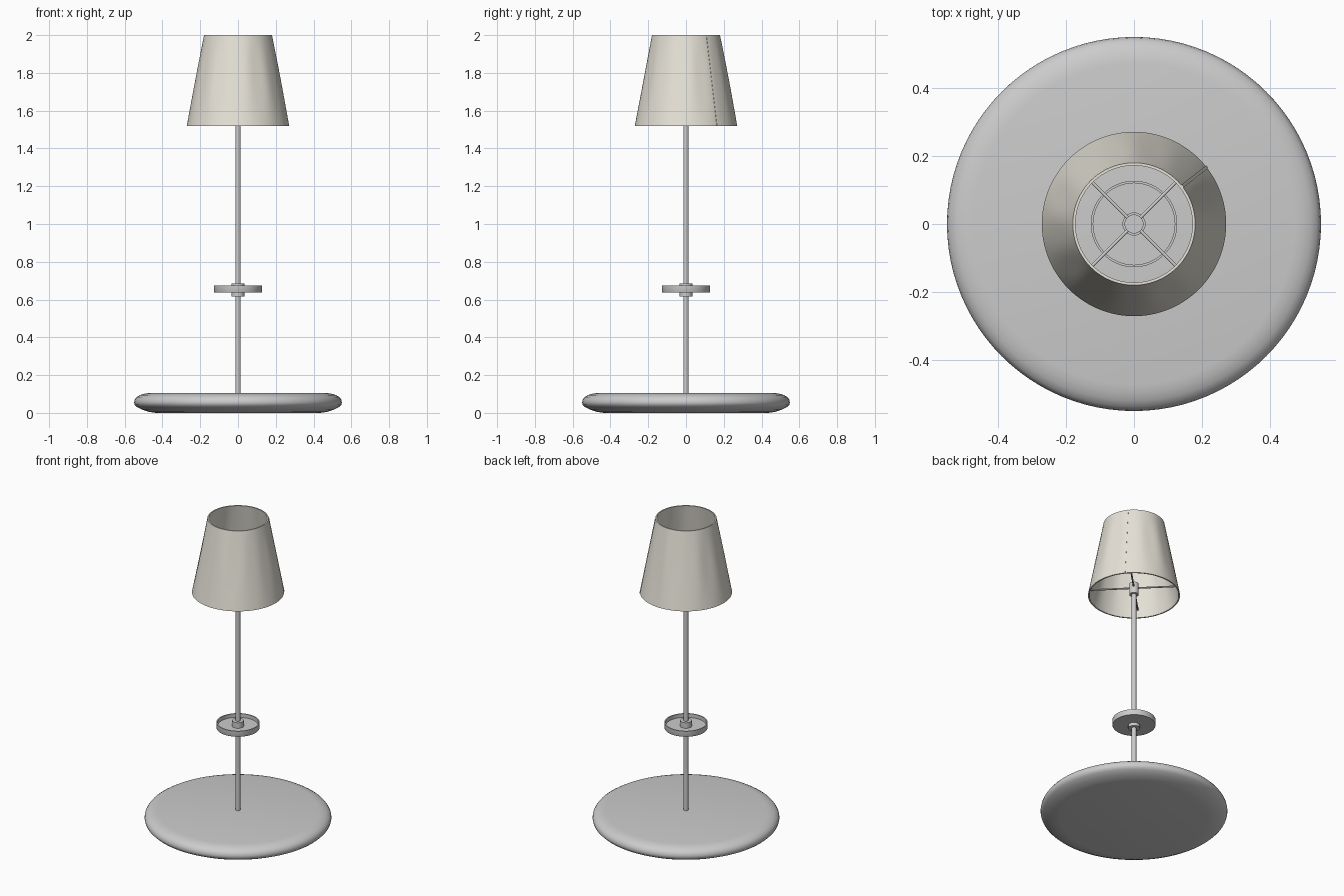
import bpy, bmesh, math
from mathutils import Vector

if "Cube" in bpy.data.objects:
    bpy.data.objects.remove(bpy.data.objects["Cube"])


def material(name, rgb):
    m = bpy.data.materials.new(name)
    m.diffuse_color = (*rgb, 1)
    m.use_nodes = True
    m.node_tree.nodes["Principled BSDF"].inputs["Base Color"].default_value = m.diffuse_color
    return m


def lathe(name, profile, n=64, mat=None, ripple=None, closed=False):
    """Revolve (radius, z) points about z; radius 0 makes a pole."""
    bm = bmesh.new()
    rings = []
    for r, z in profile:
        if r == 0:
            rings.append([bm.verts.new((0, 0, z))] * n)
            continue
        ring = []
        for i in range(n):
            a = 2 * math.pi * i / n
            rr = r + (ripple(a, z) if ripple else 0)
            ring.append(bm.verts.new((rr * math.cos(a), rr * math.sin(a), z)))
        rings.append(ring)
    pairs = list(zip(rings, rings[1:]))
    if closed:
        pairs.append((rings[-1], rings[0]))
    for lo, hi in pairs:
        for i in range(n):
            j = (i + 1) % n
            bm.faces.new(list(dict.fromkeys((lo[i], lo[j], hi[j], hi[i]))))
    return finish(name, bm, mat)


def finish(name, bm, mat=None):
    bmesh.ops.recalc_face_normals(bm, faces=bm.faces)
    me = bpy.data.meshes.new(name)
    bm.to_mesh(me)
    bm.free()
    ob = bpy.data.objects.new(name, me)
    bpy.context.collection.objects.link(ob)
    if mat:
        me.materials.append(mat)
    bpy.ops.object.select_all(action='DESELECT')
    ob.select_set(True)
    bpy.context.view_layer.objects.active = ob
    bpy.ops.object.shade_smooth_by_angle(angle=math.radians(35))
    return ob


def rod(name, a, b, r, n=16, mat=None):
    a, b = Vector(a), Vector(b)
    bm = bmesh.new()
    bmesh.ops.create_cone(bm, cap_ends=True, segments=n, radius1=r, radius2=r,
                          depth=(b - a).length)
    rot = (b - a).to_track_quat('Z', 'Y').to_matrix()
    bmesh.ops.rotate(bm, verts=bm.verts, cent=(0, 0, 0), matrix=rot)
    bmesh.ops.translate(bm, verts=bm.verts, vec=(a + b) / 2)
    return finish(name, bm, mat)


cream = material("cream_fabric", (0.79, 0.76, 0.68))
stone = material("base_grey", (0.56, 0.585, 0.59))
metal = material("metal_grey", (0.6, 0.6, 0.6))

# Heavy rounded base
lathe("base", [(0, 0), (0.435, 0), (0.47, 0.005), (0.505, 0.016), (0.535, 0.031),
               (0.547, 0.043), (0.55, 0.055), (0.547, 0.07), (0.538, 0.083),
               (0.52, 0.094), (0.498, 0.101), (0.473, 0.105), (0, 0.105)], 96, stone)

# Pole and small tray with its hub
rod("pole", (0, 0, 0.1), (0, 0, 1.57), 0.014, 24, metal)
lathe("tray", [(0, 0.638), (0.126, 0.638), (0.127, 0.64), (0.127, 0.674),
               (0.12, 0.674), (0.12, 0.65), (0, 0.65)], 64, metal)
rod("tray_hub", (0, 0, 0.617), (0, 0, 0.686), 0.034, 32, metal)

# Shade holder: hub and four diagonal spokes
rod("shade_hub", (0, 0, 1.525), (0, 0, 1.598), 0.028, 32, metal)
for k in range(4):
    a = math.pi / 4 + k * math.pi / 2
    c, s = math.cos(a), math.sin(a)
    rod(f"shade_spoke_{k + 1}", (0.02 * c, 0.02 * s, 1.57),
        (0.257 * c, 0.257 * s, 1.57), 0.005, 12, metal)

# Tapered fabric shade, slightly rippled between its rims
Z0, Z1, R0, R1 = 1.52, 2.0, 0.271, 0.18


def shade_radius(z):
    return R0 + (R1 - R0) * (z - Z0) / (Z1 - Z0)


def ripple(a, z):
    t = (z - Z0) / (Z1 - Z0)
    return 0.0012 * math.sin(math.pi * t) * (math.sin(13 * a) + math.sin(8 * a + 1))


steps = [Z0 + (Z1 - Z0) * i / 12 for i in range(13)]
outer = [(shade_radius(z), z) for z in steps]
inner = [(shade_radius(z) - 0.008, z) for z in reversed(steps)]
lathe("shade", outer + inner, 128, cream, ripple, closed=True)

# Fabric seam running down the shade
a = math.radians(38)
d, side = Vector((math.cos(a), math.sin(a), 0)), Vector((-math.sin(a), math.cos(a), 0))
bm = bmesh.new()
loops = []
for z in (Z0, Z1):
    r = shade_radius(z)
    loops.append([bm.verts.new(d * (r + o) + side * w + Vector((0, 0, z)))
                  for o, w in ((-0.004, -0.005), (0.0025, -0.005),
                               (0.0025, 0.005), (-0.004, 0.005))])
for i in range(4):
    j = (i + 1) % 4
    bm.faces.new((loops[0][i], loops[0][j], loops[1][j], loops[1][i]))
for lp in loops:
    bm.faces.new(lp)
finish("shade_seam", bm, cream)
